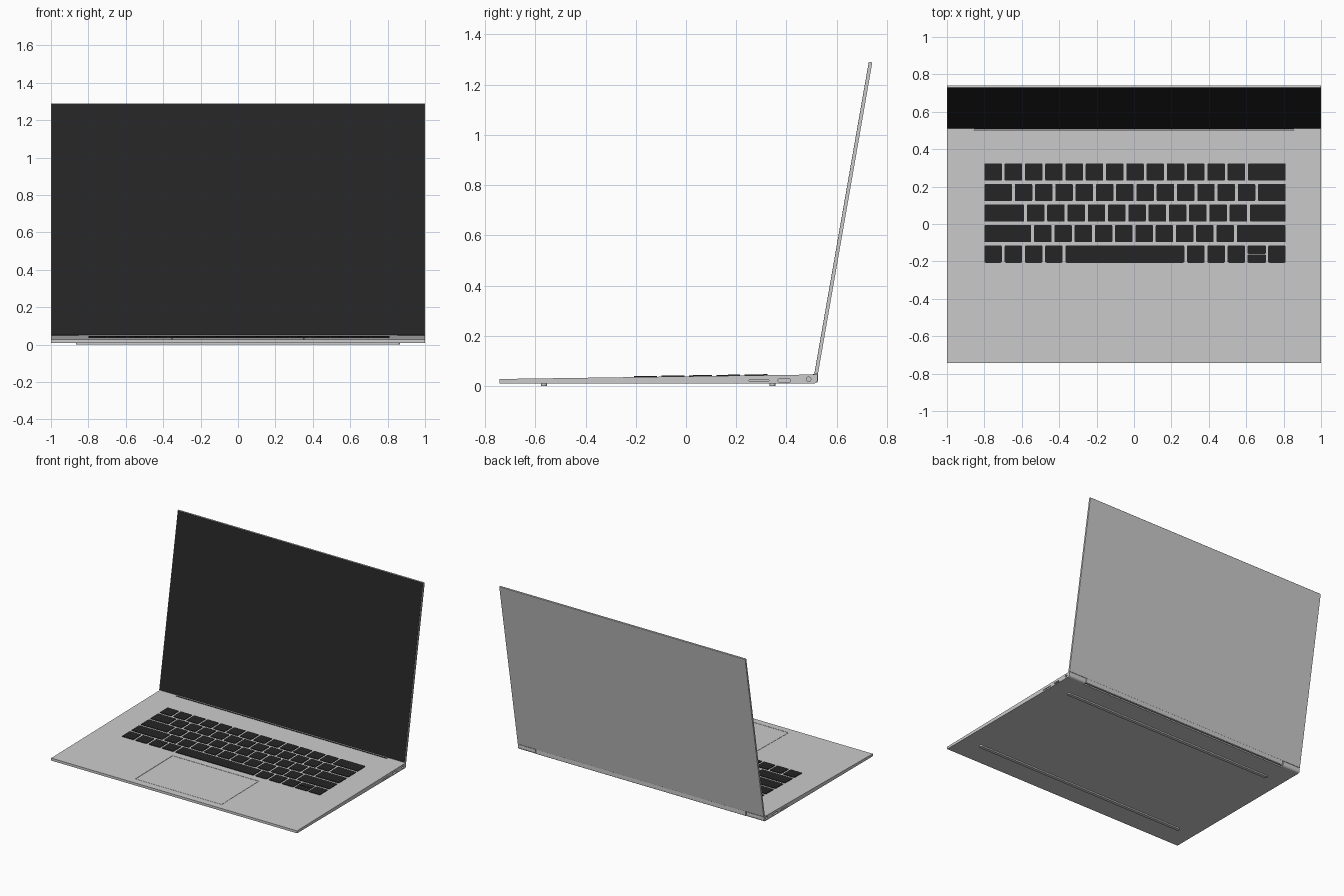
import bpy, bmesh, math
from mathutils import Matrix

if "Cube" in bpy.data.objects:
    bpy.data.objects.remove(bpy.data.objects["Cube"])

FRONT, BACK = -0.742, 0.524


def deck(y):
    """Height of the sloping deck at depth y."""
    return 0.028 + 0.018 * (y - FRONT) / (BACK - FRONT)


def material(name, v):
    m = bpy.data.materials.new(name)
    m.diffuse_color = (v, v, v, 1)
    m.use_nodes = True
    m.node_tree.nodes["Principled BSDF"].inputs["Base Color"].default_value = m.diffuse_color
    return m


BLACK = material("black", 0.018)


def solid(bm, loop_a, loop_b):
    """Closed prism between two matching loops."""
    a = [bm.verts.new(p) for p in loop_a]
    b = [bm.verts.new(p) for p in loop_b]
    bm.faces.new(a)
    bm.faces.new(b)
    n = len(a)
    for i in range(n):
        bm.faces.new((a[i], a[(i + 1) % n], b[(i + 1) % n], b[i]))


def rounded(u0, u1, v0, v1, r, seg=3):
    """Outline of a rectangle with rounded corners."""
    if r <= 0:
        return [(u0, v0), (u1, v0), (u1, v1), (u0, v1)]
    pts = []
    centres = [(u1 - r, v1 - r), (u0 + r, v1 - r), (u0 + r, v0 + r), (u1 - r, v0 + r)]
    for k, (cu, cv) in enumerate(centres):
        for i in range(seg + 1):
            a = math.pi / 2 * (k + i / seg)
            pts.append((cu + r * math.cos(a), cv + r * math.sin(a)))
    return pts


def slab(bm, x0, x1, y0, y1, h0, h1, r=0.0, slope=True):
    """Upright plate; heights are measured from the deck when slope is set."""
    pts = rounded(x0, x1, y0, y1, r)
    base = deck if slope else (lambda y: 0.0)
    solid(bm, [(x, y, base(y) + h0) for x, y in pts],
          [(x, y, base(y) + h1) for x, y in pts])


def along_x(bm, x0, x1, pts):
    solid(bm, [(x0, y, z) for y, z in pts], [(x1, y, z) for y, z in pts])


def finish(bm, name, mat=None, matrix=None):
    bmesh.ops.remove_doubles(bm, verts=bm.verts, dist=1e-5)
    bmesh.ops.recalc_face_normals(bm, faces=bm.faces)
    me = bpy.data.meshes.new(name)
    bm.to_mesh(me)
    bm.free()
    ob = bpy.data.objects.new(name, me)
    bpy.context.collection.objects.link(ob)
    if mat:
        me.materials.append(mat)
    if matrix:
        ob.matrix_world = matrix
    return ob


# Wedge-shaped base with a rounded lower back edge
bm = bmesh.new()
arc = [(BACK - 0.016 + 0.016 * math.sin(a), 0.026 - 0.016 * math.cos(a))
       for a in [math.pi / 2 * i / 5 for i in range(6)]]
along_x(bm, -1, 1, [(FRONT, 0.01)] + arc + [(BACK, deck(BACK)), (FRONT, deck(FRONT))])
base = finish(bm, "base")

# Recesses: trackpad, hinge notch and side ports
bm = bmesh.new()
slab(bm, -0.352, 0.352, -0.692, -0.258, -0.003, 0.02)
slab(bm, -0.857, 0.857, 0.503, 0.56, -0.02, 0.1, slope=False)
for s in (-1, 1):
    for y0, y1, z0, z1 in ((0.25, 0.33, 0.0195, 0.0245),
                           (0.365, 0.417, 0.016, 0.028),
                           (0.479, 0.497, 0.018, 0.036)):
        along_x(bm, s * 0.985, s * 1.02, rounded(y0, y1, z0, z1, (z1 - z0) / 2, 4))
cutter = finish(bm, "recess_cutter")
cutter.hide_render = True
cutter.hide_viewport = True
mod = base.modifiers.new("recesses", 'BOOLEAN')
mod.operation = 'DIFFERENCE'
mod.solver = 'EXACT'
mod.object = cutter

# Trackpad, nearly flush with the deck
bm = bmesh.new()
slab(bm, -0.3495, 0.3495, -0.6895, -0.2605, -0.003, -0.0003)
finish(bm, "trackpad")

# Keys: widths in key units, five rows of fifteen units
bm = bmesh.new()
U, GAP, LEFT = 0.1084, 0.015, -0.80
rows = [[1] * 13 + [2],
        [1.5] + [1] * 12 + [1.5],
        [2.1] + [1] * 11 + [1.9],
        [2.45] + [1] * 10 + [2.55],
        [1] * 4 + [6] + [1] * 5]
for r, widths in enumerate(rows):
    y1 = 0.324 - r * 0.1098
    y0 = y1 - 0.092
    pos = 0
    for k, w in enumerate(widths):
        x0, x1 = LEFT + pos * U, LEFT + (pos + w) * U - GAP
        if r == 4 and k == 8:
            # Two half-height arrow keys
            ym = (y0 + y1) / 2
            slab(bm, x0 - 0.002, x1 + 0.003, y0, ym - 0.002, -0.001, 0.004, 0.005)
            slab(bm, x0 - 0.002, x1 + 0.003, ym + 0.002, y1, -0.001, 0.004, 0.005)
        else:
            slab(bm, x0, x1, y0, y1, -0.001, 0.004, 0.006)
        pos += w
finish(bm, "keys", BLACK)

# Long rubber feet
for name, y in (("front_foot", -0.565), ("back_foot", 0.345)):
    bm = bmesh.new()
    slab(bm, -0.865, 0.865, y - 0.012, y + 0.012, 0, 0.012, 0.0115, slope=False)
    finish(bm, name)

# Tilted lid shell and screen, built upright then leaned back
lean = Matrix.Translation((0, 0.525, 0.047)) @ Matrix.Rotation(math.radians(-9.9), 4, 'X')
bm = bmesh.new()
along_x(bm, -1, 1, rounded(-0.013, 0, 0, 1.26, 0.003))
finish(bm, "lid", None, lean)
bm = bmesh.new()
along_x(bm, -0.996, 0.996, rounded(-0.0142, -0.012, 0.003, 1.257, 0))
finish(bm, "screen", BLACK, lean)

# Hinge cover dropping into the notch, with a dark strip in front
bm = bmesh.new()
along_x(bm, -0.852, 0.852, rounded(0.5105, 0.5245, 0.014, 0.052, 0.004))
finish(bm, "hinge_cover")
bm = bmesh.new()
along_x(bm, -0.855, 0.855, rounded(0.505, 0.511, 0.018, 0.047, 0))
finish(bm, "hinge_strip", BLACK)
